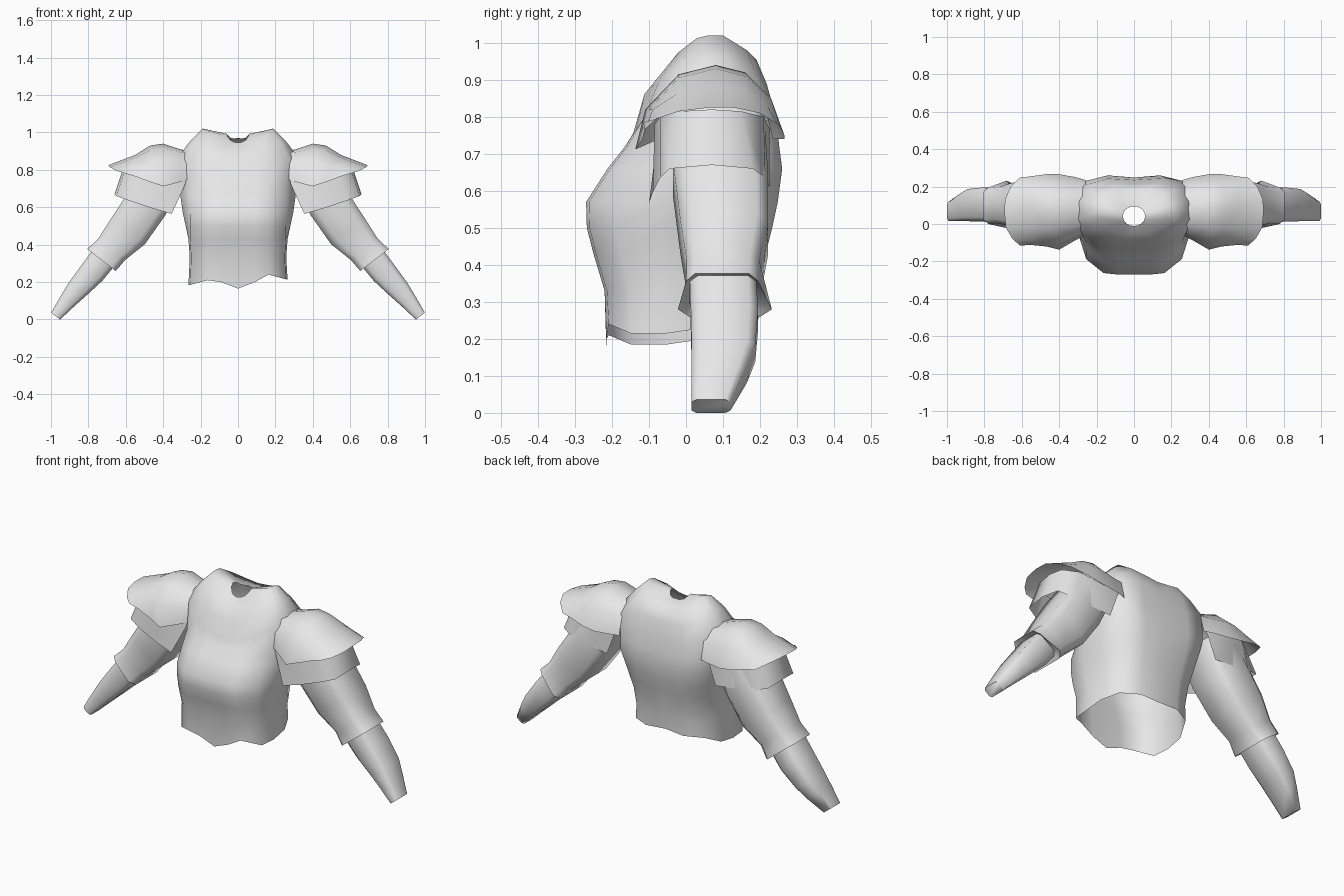
import bpy, bmesh, math

if "Cube" in bpy.data.objects:
    bpy.data.objects.remove(bpy.data.objects["Cube"])

GREY = (0.8, 0.8, 0.8, 1)
mat = bpy.data.materials.new("plain grey")
mat.use_nodes = True
mat.diffuse_color = GREY
mat.node_tree.nodes["Principled BSDF"].inputs["Base Color"].default_value = GREY


def loft(name, rows, closed, mirror=True, cap_end=False):
    """Skin a list of equally long point rows; optionally mirror across x."""
    bm = bmesh.new()
    grid = [[bm.verts.new(p) for p in row] for row in rows]
    n = len(rows[0])
    for a, b in zip(grid, grid[1:]):
        for i in range(n if closed else n - 1):
            j = (i + 1) % n
            bm.faces.new((a[i], a[j], b[j], b[i]))
    if cap_end:
        bm.faces.new(grid[-1])
    bmesh.ops.recalc_face_normals(bm, faces=bm.faces)
    # open shells: make sure the faces look up and outwards
    if not closed and sum(f.normal.z for f in bm.faces) < 0:
        bmesh.ops.reverse_faces(bm, faces=bm.faces)
    me = bpy.data.meshes.new(name)
    bm.to_mesh(me)
    bm.free()
    me.materials.append(mat)
    ob = bpy.data.objects.new(name, me)
    bpy.context.collection.objects.link(ob)
    bpy.ops.object.select_all(action='DESELECT')
    ob.select_set(True)
    bpy.context.view_layer.objects.active = ob
    bpy.ops.object.shade_smooth_by_angle(angle=math.radians(70))
    if mirror:
        mod = ob.modifiers.new("mirror", 'MIRROR')
        mod.use_mirror_merge = False


def full_ring(half):
    """Complete a half ring that runs from front centre to back centre."""
    return half + [(-x, y, z) for x, y, z in half[-2:0:-1]]


# Torso levels: z, half width, front y, back y, back squareness
HEM = [.165, .2, .24, .215, .215, .23, .245, .25, .255]
levels = [(.2, .265, -.215, .195, .75), (.33, .258, -.22, .2, .75),
          (.43, .265, -.25, .215, .78), (.5, .28, -.268, .233, .8),
          (.57, .295, -.27, .248, .82), (.66, .308, -.212, .26, .88),
          (.72, .312, -.165, .252, .9)]
rings = []
for k, (z, w, yf, yb, sq) in enumerate(levels):
    mid, r = (yf + yb) / 2, (yb - yf) / 2
    section = [(0, -1), (.09, -1), (.163, -.97), (min(.97 * w, .256), -.68), (w, -.2),
               (.98 * w, .3), (.82 * w, sq), (.45 * w, 1), (0, .95)]
    rings.append(full_ring([(x, mid + r * sy, HEM[i] if k == 0 else z)
                            for i, (x, sy) in enumerate(section)]))
# the hem hangs slightly lower on one side
rings[0] = [(x, y, z - (.03 if x < -.1 and y < .1 else 0)) for x, y, z in rings[0]]
# collar: drooping lower edge, slope, raised shoulder peaks, round neck opening
rings.append(full_ring([(0, -.143, .755), (.1, -.135, .765), (.19, -.112, .8),
                        (.275, -.055, .855), (.312, .02, .88), (.31, .12, .88),
                        (.27, .205, .85), (.14, .243, .8), (0, .235, .79)]))
rings.append(full_ring([(0, -.115, .85), (.09, -.112, .862), (.165, -.072, .9),
                        (.232, -.015, .945), (.255, .04, .955), (.252, .11, .955),
                        (.21, .185, .925), (.13, .218, .89), (0, .212, .88)]))
rings.append(full_ring([(0, -.05, .915), (.07, -.05, .925), (.135, -.02, .975),
                        (.18, .03, 1.013), (.19, .06, 1.02), (.185, .1, 1.02),
                        (.15, .165, .98), (.08, .19, .955), (0, .185, .95)]))
neck = []
for i in range(9):
    a = math.pi * i / 8
    neck.append((.06 * math.sin(a), .042 - .053 * math.cos(a),
                 .945 + .035 * math.sin(a) ** 4 + .025 * i / 8))
rings.append(full_ring(neck))
loft("torso", rings, True, mirror=False)

# Sleeves: rounded-square rings, the first half of the outline facing outwards
# (centre x, centre z, half thickness, outer front y, outer back y, inner front y, inner back y)
OUTLINE = [(1, .75), (.65, 1), (-.65, 1), (-1, .75), (-1, -.75), (-.65, -1), (.65, -1), (1, -.75)]
UPPER_ARM = [(.38, .79, .1, -.03, .21, -.03, .21), (.48, .63, .117, -.035, .22, -.035, .22),
             (.587, .473, .114, -.015, .222, -.015, .222), (.675, .375, .092, .002, .198, 0, .205),
             (.73, .318, .096, 0, .195, -.022, .232)]
FOREARM = [(.72, .327, .072, .01, .19, .01, .19), (.78, .25, .07, .013, .195, .013, .195),
           (.86, .16, .058, .015, .187, .015, .187), (.91, .1, .046, .015, .16, .015, .165),
           (.975, .018, .03, .015, .12, .015, .12)]


def sleeve_ring(cx, cz, p, f_out, b_out, f_in, b_in):
    pts = []
    for u, v in OUTLINE:
        front, back = (f_out, b_out) if u > 0 else (f_in, b_in)
        pts.append((cx + .79 * p * u, (front + back) / 2 + (back - front) / 2 * v,
                    cz + .61 * p * u))
    return pts


# the forearm starts inside the flared cuff and ends in a closed wrist
loft("sleeves", [sleeve_ring(*s) for s in UPPER_ARM + FOREARM], True, cap_end=True)

# Lower shoulder flaps wrapped around the upper sleeves
loft("lower_shoulder_flaps", [
    [(.27, -.06, .78), (.32, -.075, .77), (.42, -.085, .78), (.53, -.07, .8), (.6, -.02, .815),
     (.61, .07, .82), (.6, .15, .815), (.53, .21, .8), (.36, .225, .77), (.28, .215, .77)],
    [(.283, -.065, .72), (.355, -.1, .565), (.46, -.09, .595), (.58, -.07, .635), (.65, -.045, .66),
     (.66, .07, .67), (.65, .18, .66), (.57, .215, .635), (.345, .225, .61), (.3, .222, .73)],
], False)

# Upper shoulder pads: arches from the neck side outwards to a flared rim
arches = [
    (.26, [(-.06, .75), (-.05, .83), (0, .89), (.08, .9), (.15, .89), (.21, .84), (.235, .74)]),
    (.31, [(-.085, .735), (-.07, .83), (-.01, .895), (.08, .91), (.15, .895), (.22, .84), (.25, .74)]),
    (.40, [(-.137, .712), (-.11, .82), (-.02, .915), (.08, .94), (.16, .92), (.23, .85), (.266, .74)]),
    (.47, [(-.12, .735), (-.1, .82), (-.02, .905), (.08, .93), (.16, .91), (.23, .85), (.266, .75)]),
    (.55, [(-.112, .765), (-.09, .82), (-.02, .865), (.08, .88), (.16, .87), (.22, .83), (.255, .77)]),
]
rows = [[(x, y, z) for y, z in pts] for x, pts in arches]
rows.append([(.61, -.115, .785), (.65, -.08, .795), (.685, -.02, .815), (.693, .06, .825),
             (.69, .13, .825), (.66, .2, .81), (.61, .248, .78)])
loft("upper_shoulder_pads", rows, False)
